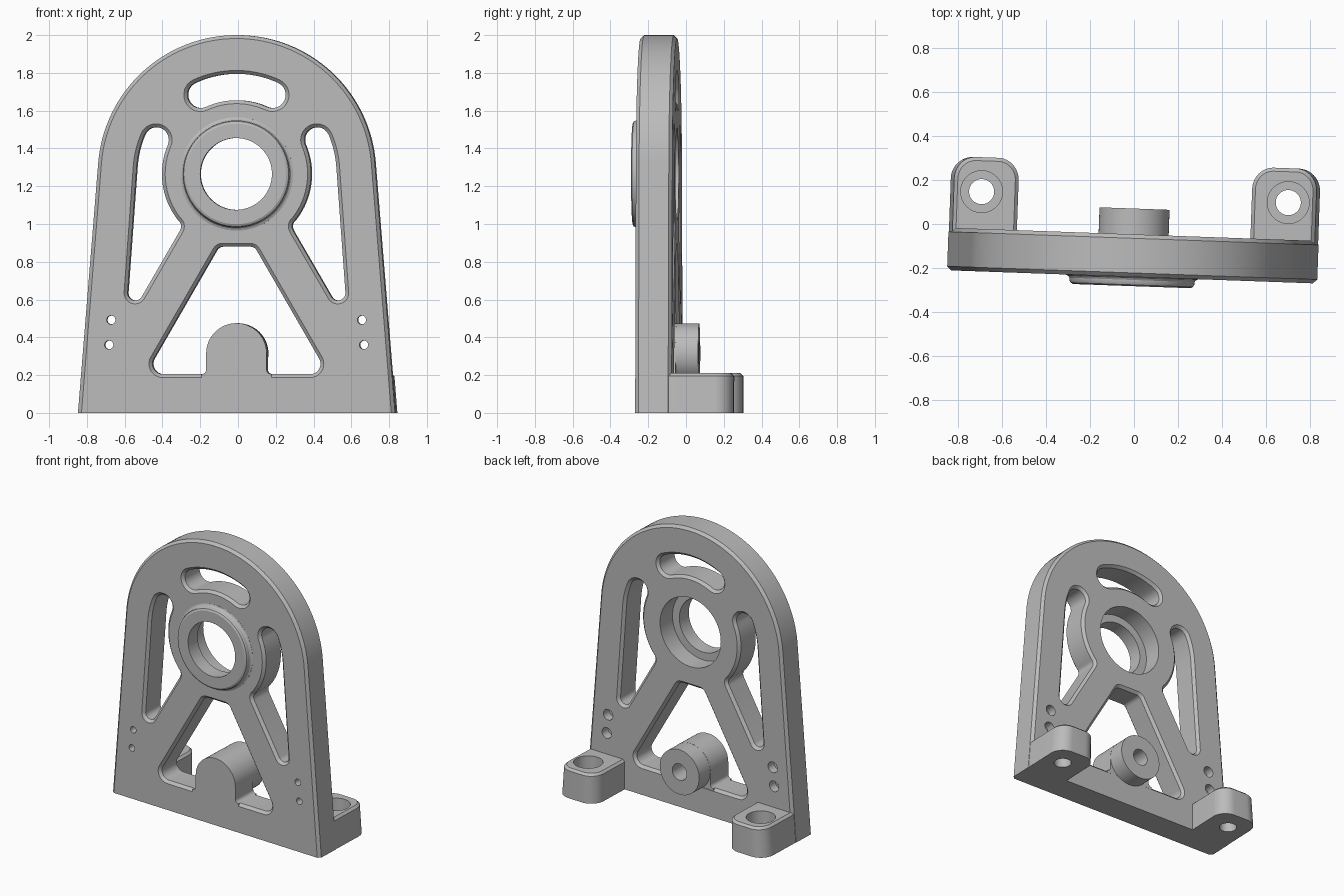
import bpy, bmesh, math
from math import sin, cos, radians
from mathutils import Vector

if "Cube" in bpy.data.objects:
    bpy.data.objects.remove(bpy.data.objects["Cube"])

FRONT, BACK = -0.24, -0.047      # plate faces
HUB_Z, RIM = 1.265, 0.735        # bearing centre height, outer arch radius
HALF, CH = 0.84, 0.018           # half base width, chamfer


def loft(name, rings):
    """Closed solid through a series of equal-length rings."""
    bm = bmesh.new()
    loops = [[bm.verts.new(p) for p in r] for r in rings]
    n = len(loops[0])
    for a, b in zip(loops, loops[1:]):
        for i in range(n):
            bm.faces.new((a[i], a[(i + 1) % n], b[(i + 1) % n], b[i]))
    bm.faces.new(loops[0])
    bm.faces.new(loops[-1])
    bmesh.ops.recalc_face_normals(bm, faces=bm.faces)
    me = bpy.data.meshes.new(name)
    bm.to_mesh(me)
    bm.free()
    ob = bpy.data.objects.new(name, me)
    bpy.context.collection.objects.link(ob)
    return ob


def arc(cx, cz, r, a0, a1, n=12):
    return [(cx + r * cos(radians(a0 + (a1 - a0) * i / n)),
             cz + r * sin(radians(a0 + (a1 - a0) * i / n))) for i in range(n + 1)]


def offset(pts, d):
    """Mitred offset of a counter-clockwise outline (positive = outward)."""
    out = []
    for i, p in enumerate(pts):
        p = Vector(p)
        e1 = (p - Vector(pts[i - 1])).normalized()
        e2 = (Vector(pts[(i + 1) % len(pts)]) - p).normalized()
        n1, n2 = Vector((e1.y, -e1.x)), Vector((e2.y, -e2.x))
        out.append(tuple(p + (n1 + n2) * d / (1 + n1.dot(n2))))
    return out


def at_y(pts, y):
    return [(x, y, z) for x, z in pts]


def turned(name, profile, x, c, axis='Y', n=64):
    """Turned solid: profile of (radius, position along axis)."""
    if axis == 'Y':
        return loft(name, [at_y(arc(x, c, r, 0, 360 - 360 / n, n - 1), t) for r, t in profile])
    return loft(name, [[(a, b, t) for a, b in arc(x, c, r, 0, 360 - 360 / n, n - 1)]
                       for r, t in profile])


def window(name, pts):
    """Through cutter that also chamfers both rims."""
    e = 0.008
    return loft(name, [at_y(offset(pts, CH + e), FRONT - e), at_y(pts, FRONT + CH),
                       at_y(pts, BACK - CH), at_y(offset(pts, CH + e), BACK + e)])


def mirrored(pts):
    return [(-x, z) for x, z in reversed(pts)]


# arched plate with tangent sides and chamfered rims
tan = math.degrees(math.atan2(-HUB_Z, HALF) + math.acos(RIM / math.hypot(HALF, HUB_Z)))
outline = [(-HALF, 0), (HALF, 0)] + arc(0, HUB_Z, RIM, tan, 180 - tan, 72)
inset = [(x, 0 if i < 2 else z) for i, (x, z) in enumerate(offset(outline, -CH))]
bracket = loft("bearing_bracket", [at_y(inset, FRONT), at_y(outline, FRONT + CH),
                                   at_y(outline, BACK - CH), at_y(inset, BACK)])

cuts, adds, bores = [], [], []

# curved slot above the bearing
mid, hw, sweep = 0.46, 0.07, 24.5
a0, a1 = 90 - sweep, 90 + sweep
c0, c1 = [(mid * cos(radians(a)), HUB_Z + mid * sin(radians(a))) for a in (a0, a1)]
slot = arc(0, HUB_Z, mid + hw, a0, a1, 20) + arc(*c1, hw, a1, a1 + 180)[1:]
slot += arc(0, HUB_Z, mid - hw, a1, a0, 20)[1:] + arc(*c0, hw, a0 + 180, a0 + 360)[1:-1]
cuts.append(window("arch_slot_cutter", slot))

# side windows between the rim, the bearing ring and the struts
b = 22.9
bulb = (0.4625 * cos(radians(b)), HUB_Z + 0.4625 * sin(radians(b)))
side = arc(0, HUB_Z, 0.53, tan, b, 8) + arc(*bulb, 0.0675, b, b + 180, 16)[1:]
ring = arc(0, HUB_Z, 0.395, b, -38, 20)[1:]
p0, p1, p2 = Vector(ring[-1]), Vector((0.281, 0.997)), Vector((0.302, 0.961))
side += ring + [tuple(p0 * (1 - t) ** 2 + p1 * 2 * t * (1 - t) + p2 * t * t)
                for t in (0.2, 0.4, 0.6, 0.8, 1)]
side += arc(0.537, 0.635, 0.04, 210, 360 + tan, 14)
cuts.append(window("side_window_cutter_right", side))
cuts.append(window("side_window_cutter_left", mirrored(side)))

# central window between the struts
half = arc(0.39, 0.26, 0.055, -90, 30) + arc(0.0724, 0.84, 0.04, 30, 90)
cuts.append(window("centre_window_cutter", half + mirrored(half)))

# pivot boss: pedestal in the window and a barrel out of the back
foot = arc(0.185, 0.23, 0.025, 270, 180, 6)
ped = [(-0.185, 0.15), (0.185, 0.15)] + foot + arc(0, 0.315, 0.16, 0, 180, 32)
ped += mirrored(foot)
adds.append(loft("pivot_pedestal", [at_y(ped, FRONT), at_y(ped, BACK - 0.002)]))
adds.append(turned("pivot_barrel", [(0.159, FRONT + 0.03), (0.159, 0.07)], 0, 0.315))
bores.append(turned("pivot_bore", [(0.058, -0.06), (0.058, 0.1)], 0, 0.315))

# raised bearing collar and stepped bore
adds.append(turned("bearing_collar", [(0.3, FRONT + 0.03), (0.3, FRONT - 0.001),
                                      (0.289, FRONT - 0.006), (0.284, FRONT - 0.014),
                                      (0.283, FRONT - 0.026), (0.278, FRONT - 0.036),
                                      (0.266, FRONT - 0.042)], 0, HUB_Z, n=72))
bores.append(turned("bearing_bore", [(0.19, -0.4), (0.19, -0.18), (0.245, -0.18),
                                     (0.245, 0.1)], 0, HUB_Z, n=72))

for s, tag in ((1, "right"), (-1, "left")):
    # mounting ear with rounded back corners, chamfered top, counterbored hole
    ear = [(0.53, -0.1), (0.838, -0.1)] + arc(0.738, 0.178, 0.1, 0, 90)
    ear += arc(0.63, 0.178, 0.1, 90, 180)
    rings = []
    for z, d in ((0, 0), (0.195, 0), (0.21, -0.016)):
        rings.append([(s * (0.53 + (x - 0.53) * (1 - 0.26 * z)), y, z)
                      for x, y in offset(ear, d)])
    adds.append(loft("mounting_ear_" + tag, rings))
    bores.append(turned("ear_bore_" + tag, [(0.057, -0.1), (0.057, 0.1), (0.095, 0.1),
                                            (0.095, 0.3)], s * 0.696, 0.122, 'Z', 40))
    # pairs of small stepped screw holes
    for k, (x, z) in enumerate(((0.664, 0.492), (0.675, 0.36))):
        bores.append(turned(f"screw_bore_{tag}_{k}", [(0.023, -0.4), (0.023, -0.11),
                            (0.038, -0.11), (0.038, 0.0)], s * x, z, n=24))

# combine everything into one casting
for group, op in ((cuts, 'DIFFERENCE'), (adds, 'UNION'), (bores, 'DIFFERENCE')):
    for ob in group:
        m = bracket.modifiers.new(ob.name, 'BOOLEAN')
        m.operation, m.object, m.solver = op, ob, 'EXACT'
dg = bpy.context.evaluated_depsgraph_get()
mesh = bpy.data.meshes.new_from_object(bracket.evaluated_get(dg))
bracket.modifiers.clear()
bracket.data = mesh
for ob in cuts + adds + bores:
    bpy.data.objects.remove(ob)

grey = bpy.data.materials.new("cast_grey")
grey.diffuse_color = (0.5, 0.5, 0.5, 1)
grey.use_nodes = True
grey.node_tree.nodes["Principled BSDF"].inputs["Base Color"].default_value = grey.diffuse_color
mesh.materials.clear()
mesh.materials.append(grey)

bracket.rotation_euler.z = radians(-2.05)
bpy.context.view_layer.objects.active = bracket
bracket.select_set(True)
bpy.ops.object.shade_smooth_by_angle(angle=radians(25))
